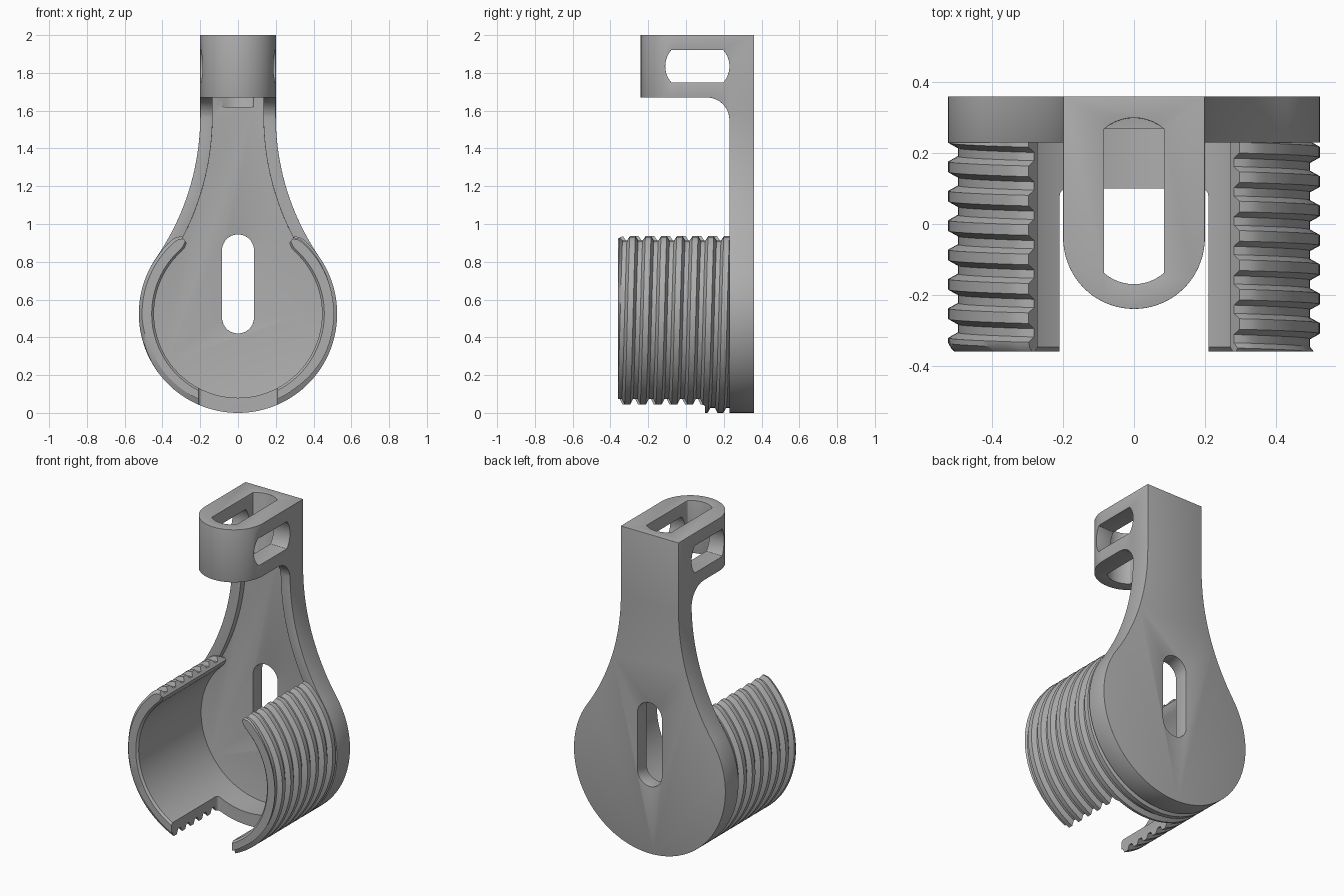
import bpy
import bmesh
from math import radians, degrees, sin, cos, asin, atan2, pi

cube = bpy.data.objects.get("Cube")
if cube:
    bpy.data.objects.remove(cube, do_unlink=True)

grey = bpy.data.materials.new("plain grey")
grey.use_nodes = True
grey.diffuse_color = (0.42, 0.42, 0.42, 1)
grey.node_tree.nodes["Principled BSDF"].inputs["Base Color"].default_value = (0.42, 0.42, 0.42, 1)

DISC_Z, DISC_R = 0.525, 0.525      # round lower end of the plate
NECK, NECK_Z = 0.2, 1.57           # neck half width, height where it turns straight
FRONT, BACK = 0.23, 0.36           # plate faces
LOOP_Z = 1.67                      # underside of the loop


def arc(cx, cy, r, a0, a1, n):
    return [(cx + r * cos(radians(a0 + (a1 - a0) * i / n)),
             cy + r * sin(radians(a0 + (a1 - a0) * i / n))) for i in range(n + 1)]


def make_object(name, bm):
    bmesh.ops.recalc_face_normals(bm, faces=bm.faces)
    mesh = bpy.data.meshes.new(name)
    bm.to_mesh(mesh)
    bm.free()
    ob = bpy.data.objects.new(name, mesh)
    mesh.materials.append(grey)
    bpy.context.collection.objects.link(ob)
    return ob


def prism(name, pts, axis, lo, hi):
    """Extrude a 2D profile along one axis."""
    place = {"x": lambda a, b, t: (t, a, b),
             "y": lambda a, b, t: (a, t, b),
             "z": lambda a, b, t: (a, b, t)}[axis]
    bm = bmesh.new()
    ends = [[bm.verts.new(place(a, b, t)) for a, b in pts] for t in (lo, hi)]
    for ring in ends:
        bm.faces.new(ring)
    n = len(pts)
    for i in range(n):
        j = (i + 1) % n
        bm.faces.new((ends[0][i], ends[0][j], ends[1][j], ends[1][i]))
    return make_object(name, bm)


def activate(ob):
    bpy.ops.object.select_all(action="DESELECT")
    ob.select_set(True)
    bpy.context.view_layer.objects.active = ob


def combine(ob, cutter, operation="DIFFERENCE"):
    mod = ob.modifiers.new("cut", "BOOLEAN")
    mod.operation, mod.solver, mod.object = operation, "EXACT", cutter
    activate(ob)
    bpy.ops.object.modifier_apply(modifier=mod.name)
    bpy.data.objects.remove(cutter, do_unlink=True)


def smooth(ob):
    activate(ob)
    bpy.ops.object.shade_smooth_by_angle(angle=radians(35))


def outline(inset, top):
    """Drop shaped outline: disc blending through a concave arc into the neck."""
    dz = NECK_Z - DISC_Z
    r = (NECK ** 2 + dz ** 2 - DISC_R ** 2) / (2 * (DISC_R - NECK))
    a = degrees(atan2(dz, NECK + r))
    half = arc(0, DISC_Z, DISC_R - inset, -90, a, 40)
    half += arc(NECK + r, NECK_Z, r + inset, 180 + a, 180, 20)[1:]
    half.append((NECK - inset, top))
    return half + [(-x, z) for x, z in reversed(half[1:])]


# Plate and loop: drop outline, cleared in front below the loop with a fillet
body = prism("plate_and_loop", outline(0, 2.0), "y", -0.24, BACK)
clearance = [(-0.5, -0.1), (FRONT, -0.1)] + arc(FRONT - 0.12, LOOP_Z - 0.12, 0.12, 0, 90, 8)
clearance.append((-0.5, LOOP_Z))
combine(body, prism("front_clearance", clearance, "x", -1, 1))

# Rounded nose of the loop
nose = [(0.8, 0.6), (-0.8, 0.6), (-0.8, 0), (-0.205, 0)]
nose += arc(0, -0.04, NECK, 185, 355, 34) + [(0.205, 0), (0.8, 0)]
combine(body, prism("nose_shape", nose, "z", -1, 3), "INTERSECT")

# Recessed front of the plate, leaving a rim
combine(body, prism("recess", outline(0.065, LOOP_Z), "y", -0.5, 0.27))

# Long slot in the plate
slot = arc(0, 0.505, 0.085, 180, 360, 14) + arc(0, 0.86, 0.085, 0, 180, 14)
combine(body, prism("plate_slot", slot, "y", 0, 0.6))

# Openings through the loop, downwards and sideways
w = degrees(asin(0.085 / 0.13))
down = arc(0, -0.04, 0.13, 270 - w, 270 + w, 10) + arc(0, 0.17, 0.13, 90 - w, 90 + w, 10)
combine(body, prism("loop_opening", down, "z", 1.62, 2.2))
side = arc(0.1, 1.835, 0.13, -w, w, 10) + arc(0.02, 1.835, 0.13, 180 - w, 180 + w, 10)
combine(body, prism("loop_side_opening", side, "x", -0.5, 0.5))

# Softened edges
bevel = body.modifiers.new("soft_edges", "BEVEL")
bevel.width, bevel.segments = 0.018, 3
bevel.limit_method, bevel.angle_limit = "ANGLE", radians(38)
activate(body)
bpy.ops.object.modifier_apply(modifier=bevel.name)
smooth(body)

# Threaded shell: open at the top, helical ridges outside, plain inside
PITCH, START, Y0, Y1 = 0.083, 0.12, -0.36, 0.285
CREST, ROOT, INNER = 0.525, 0.498, 0.445


def thread_radius(s, y):
    d = abs((s - START) / PITCH % 1)
    d = min(d, 1 - d)
    r = CREST + (ROOT - CREST) * min(max((d - 0.18) / 0.18, 0), 1)
    r = min(r, 0.508 + (y - Y0))
    return min(r, 0.512) if y > FRONT + 0.005 else r


bm = bmesh.new()
rows = [START + PITCH * (k + u) for k in range(-9, 4) for u in (-0.18, 0, 0.18, 0.36, 0.64)]
COLS = 96
columns = []
for c in range(COLS + 1):
    a = radians(126 + 288 * c / COLS)
    ease = {0: 0.018, 1: 0.004}.get(min(c, COLS - c), 0)
    lift = PITCH * a / (2 * pi)
    column = []
    for s in rows:
        y = min(max(s + lift, Y0), Y1)
        r = thread_radius(y - lift, y) - ease
        column.append(bm.verts.new((r * cos(a), y, DISC_Z + r * sin(a))))
    r = INNER + ease
    for y, rr in ((Y1, r), (Y0 + 0.012, r), (Y0, r + 0.012)):
        column.append(bm.verts.new((rr * cos(a), y, DISC_Z + rr * sin(a))))
    columns.append(column)
count = len(columns[0])
for left, right in zip(columns, columns[1:]):
    for i in range(count):
        j = (i + 1) % count
        bm.faces.new((left[i], left[j], right[j], right[i]))
bm.faces.new(columns[0])
bm.faces.new(columns[-1])
bmesh.ops.remove_doubles(bm, verts=bm.verts, dist=0.0002)
shell = make_object("threaded_shell", bm)

# Gap at the bottom of the shell
gap = [(-0.21, -0.6), (0.21, -0.6)] + arc(0.19, 0.08, 0.02, 0, 90, 4) + arc(-0.19, 0.08, 0.02, 90, 180, 4)
combine(shell, prism("shell_gap", gap, "z", -0.3, 0.4))
smooth(shell)
